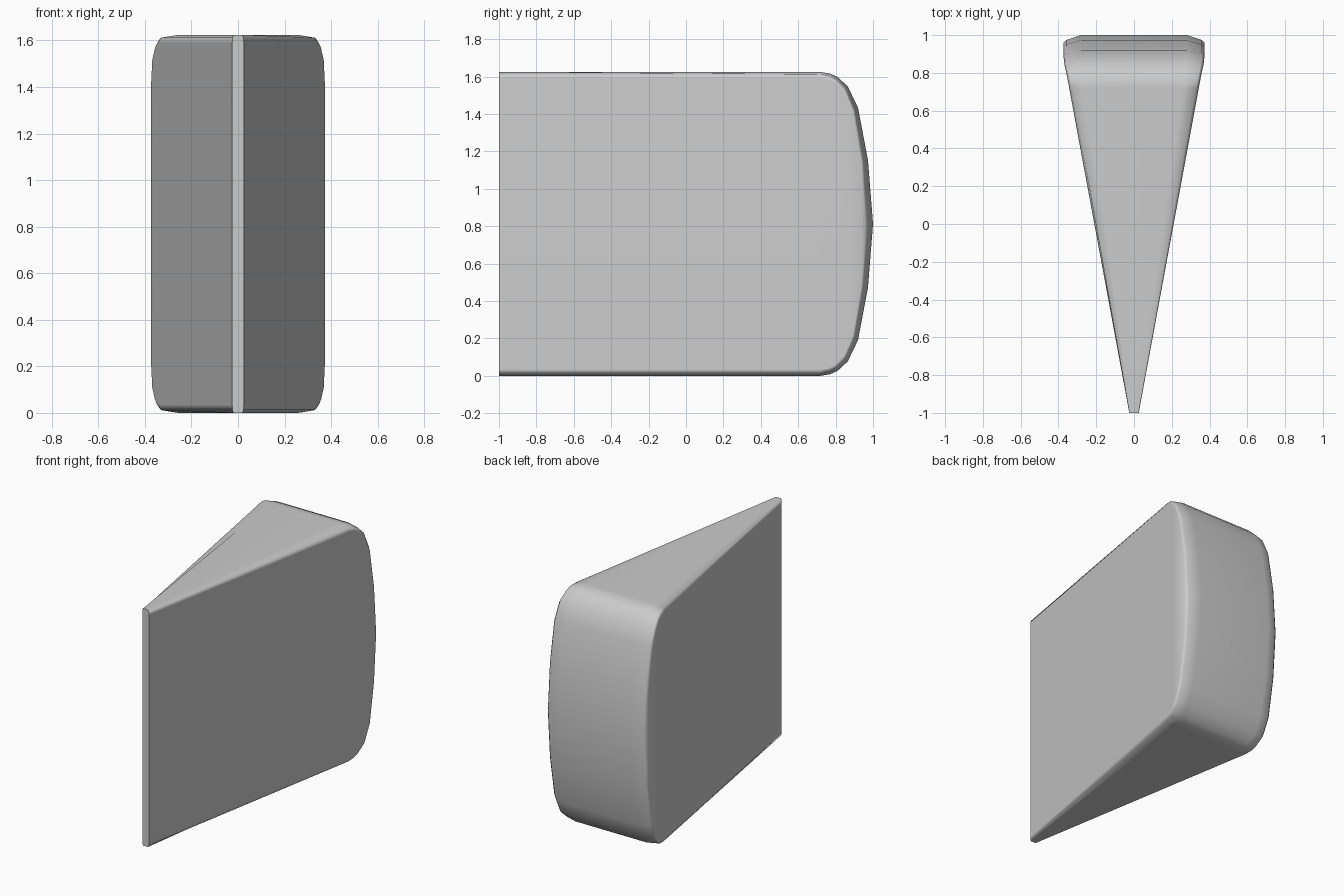
import bpy, bmesh
from math import radians

if "Cube" in bpy.data.objects:
    bpy.data.objects.remove(bpy.data.objects["Cube"])

# Half profile of the side: (y, half height)
PROFILE = [(-1, .812), (.72, .812), (.77, .804), (.81, .786), (.865, .735),
           (.92, .62), (.973, .34), (1, 0)]
MID_Z = .812
# Rounded rim layers: (share of half width, inset at back, inset at top/bottom)
RIM = [(.75, 0, 0), (.96, .026, .012), (1, .04, .035)]
# Half width along y
WIDTH = [(-1, .025), (.8, .358), (.86, .372), (.9, .374), (1, .374)]


def half_width(y):
    for (y0, w0), (y1, w1) in zip(WIDTH, WIDTH[1:]):
        if y <= y1:
            return w0 + (w1 - w0) * (y - y0) / (y1 - y0)
    return WIDTH[-1][1]


def ring(bm, side, share, back, rim):
    def vert(y, h, sign):
        y -= back * max(0, (y - .72) / .28)
        h *= 1 - rim / MID_Z
        return bm.verts.new((side * share * half_width(y), y, MID_Z + sign * h))
    top = [vert(y, h, 1) for y, h in PROFILE]
    bottom = [vert(y, h, -1) for y, h in PROFILE[:-1]]
    return top + bottom[::-1]


# Wedge body: rings lofted from left to right
bm = bmesh.new()
rings = [ring(bm, -1, *r) for r in reversed(RIM)] + [ring(bm, 1, *r) for r in RIM]
n = len(rings[0])
for a, b in zip(rings, rings[1:]):
    for i in range(n):
        j = (i + 1) % n
        bm.faces.new((a[i], a[j], b[j], b[i]))

# Side panels
for r in (rings[0], rings[-1]):
    for i in range(n // 2 - 1):
        bm.faces.new((r[i], r[i + 1], r[n - 2 - i], r[n - 1 - i]))
    k = n // 2
    bm.faces.new((r[k - 1], r[k], r[k + 1]))
bmesh.ops.recalc_face_normals(bm, faces=bm.faces)

mesh = bpy.data.meshes.new("wedge")
bm.to_mesh(mesh)
bm.free()
wedge = bpy.data.objects.new("wedge", mesh)
bpy.context.collection.objects.link(wedge)
bpy.context.view_layer.objects.active = wedge
wedge.select_set(True)
bpy.ops.object.shade_smooth_by_angle(angle=radians(60))
weighted = wedge.modifiers.new("weighted_normals", 'WEIGHTED_NORMAL')
weighted.keep_sharp = True
